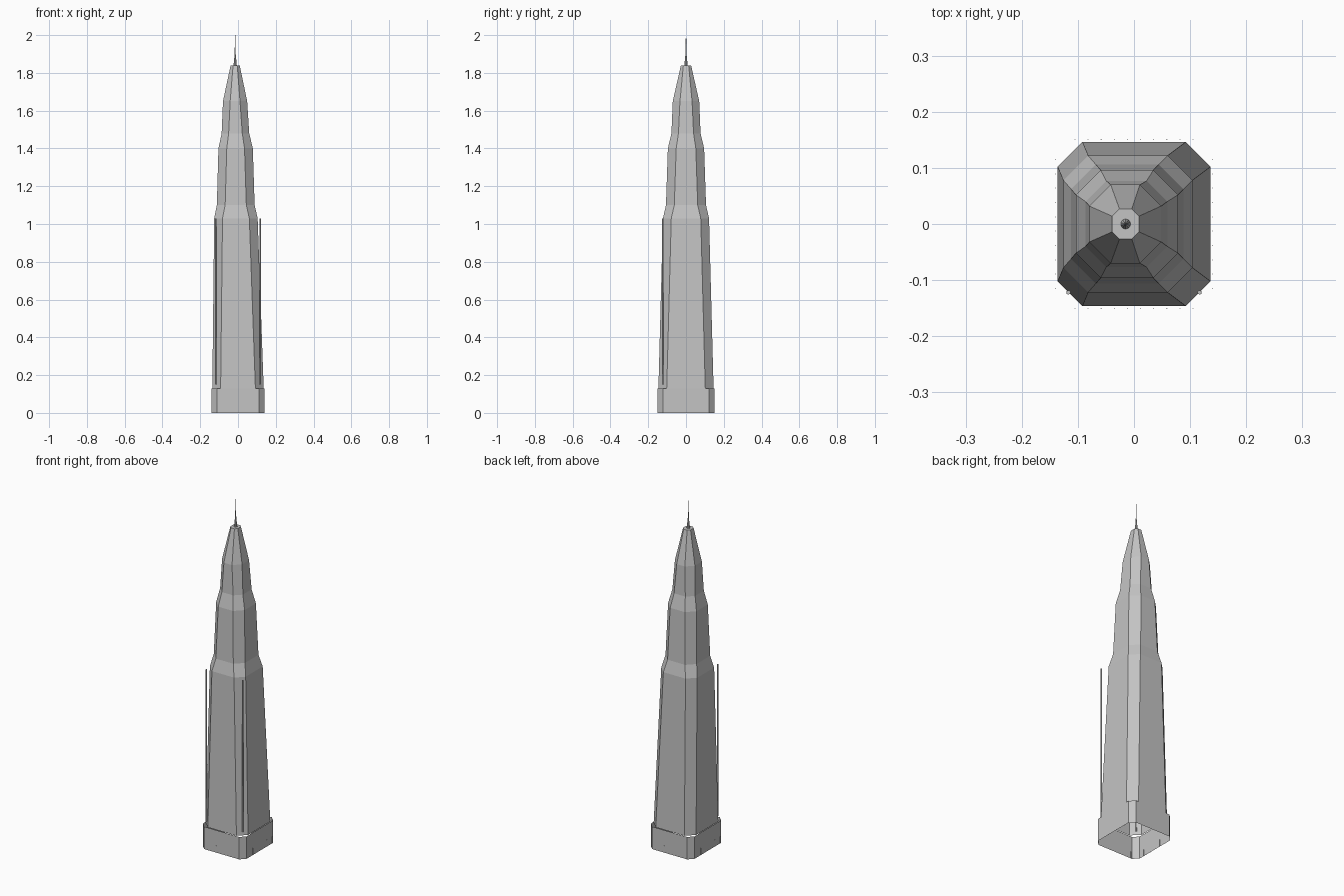
import bpy, bmesh, math
from mathutils import Matrix, Vector

cube = bpy.data.objects.get("Cube")
if cube:
    bpy.data.objects.remove(cube)

stone = bpy.data.materials.new("pale grey stone")
stone.use_nodes = True
grey = (0.55, 0.55, 0.55, 1)
stone.diffuse_color = grey
stone.node_tree.nodes["Principled BSDF"].inputs["Base Color"].default_value = grey


def finish(name, bm):
    bmesh.ops.recalc_face_normals(bm, faces=bm.faces)
    mesh = bpy.data.meshes.new(name)
    bm.to_mesh(mesh)
    bm.free()
    mesh.materials.append(stone)
    ob = bpy.data.objects.new(name, mesh)
    bpy.context.collection.objects.link(ob)
    return ob


def octagon(cx, rx, ry, cut, z):
    """Rectangle with cut corners."""
    pts = []
    for sx, sy in ((1, 1), (-1, 1), (-1, -1), (1, -1)):
        a = (cx + sx * rx, sy * (ry - cut), z)
        b = (cx + sx * (rx - cut), sy * ry, z)
        pts += [a, b] if sx * sy > 0 else [b, a]
    return pts


def loft(name, sections, cap_top):
    bm = bmesh.new()
    rings = [[bm.verts.new(p) for p in octagon(*s)] for s in sections]
    for low, high in zip(rings, rings[1:]):
        for i in range(len(low)):
            j = (i + 1) % len(low)
            bm.faces.new((low[i], low[j], high[j], high[i]))
    if cap_top:
        bm.faces.new(rings[-1])
    return finish(name, bm)


def cylinder(name, x, y, z0, z1, r0, r1, sides):
    bm = bmesh.new()
    bmesh.ops.create_cone(bm, cap_ends=True, segments=sides, radius1=r0, radius2=r1,
                          depth=z1 - z0, matrix=Matrix.Translation((x, y, (z0 + z1) / 2)))
    return finish(name, bm)


# Tapering tower shaft, open underneath: centre x, half width, half depth, corner cut, height
shaft = [
    (0, 0.136, 0.146, 0.044, 0.13),
    (-0.011, 0.115, 0.122, 0.044, 1.03),
    (-0.012, 0.100, 0.106, 0.044, 1.10),
    (-0.0125, 0.091, 0.096, 0.044, 1.40),
    (-0.0135, 0.073, 0.077, 0.037, 1.48),
    (-0.0155, 0.064, 0.070, 0.038, 1.65),
    (-0.015, 0.024, 0.027, 0.013, 1.84),
]
loft("tower_shaft", shaft, True)

# Thin open wall around the foot
loft("base_wall", [(0, 0.14, 0.15, 0.028, 0), (0, 0.14, 0.15, 0.028, 0.13)], False)

# Slim ribs along the lower edge of the wall
bm = bmesh.new()
for turn, reach, span in ((0, 0.15, 0.105), (1, 0.14, 0.115), (2, 0.15, 0.105), (3, 0.14, 0.115)):
    spin = Matrix.Rotation(turn * math.pi / 2, 4, "Z")
    for i in range(10):
        x = -span + 2 * span * i / 9
        place = spin @ Matrix.Translation((x, -reach, 0.02))
        bmesh.ops.create_cube(bm, size=1, matrix=place @ Matrix.Diagonal((0.002, 0.001, 0.04, 1)))
finish("base_ribs", bm)

# Tall poles at the two front corners
for side, label in ((1, "left"), (-1, "right")):
    cylinder("pole_" + label, side * 0.117, -0.122, 0.15, 1.03, 0.004, 0.004, 6)

# Mast: short tapered foot and fine needle
cylinder("mast_foot", -0.015, 0, 1.84, 1.90, 0.009, 0.003, 10)
cylinder("mast_needle", -0.015, 0, 1.89, 2.0, 0.003, 0.001, 8)
